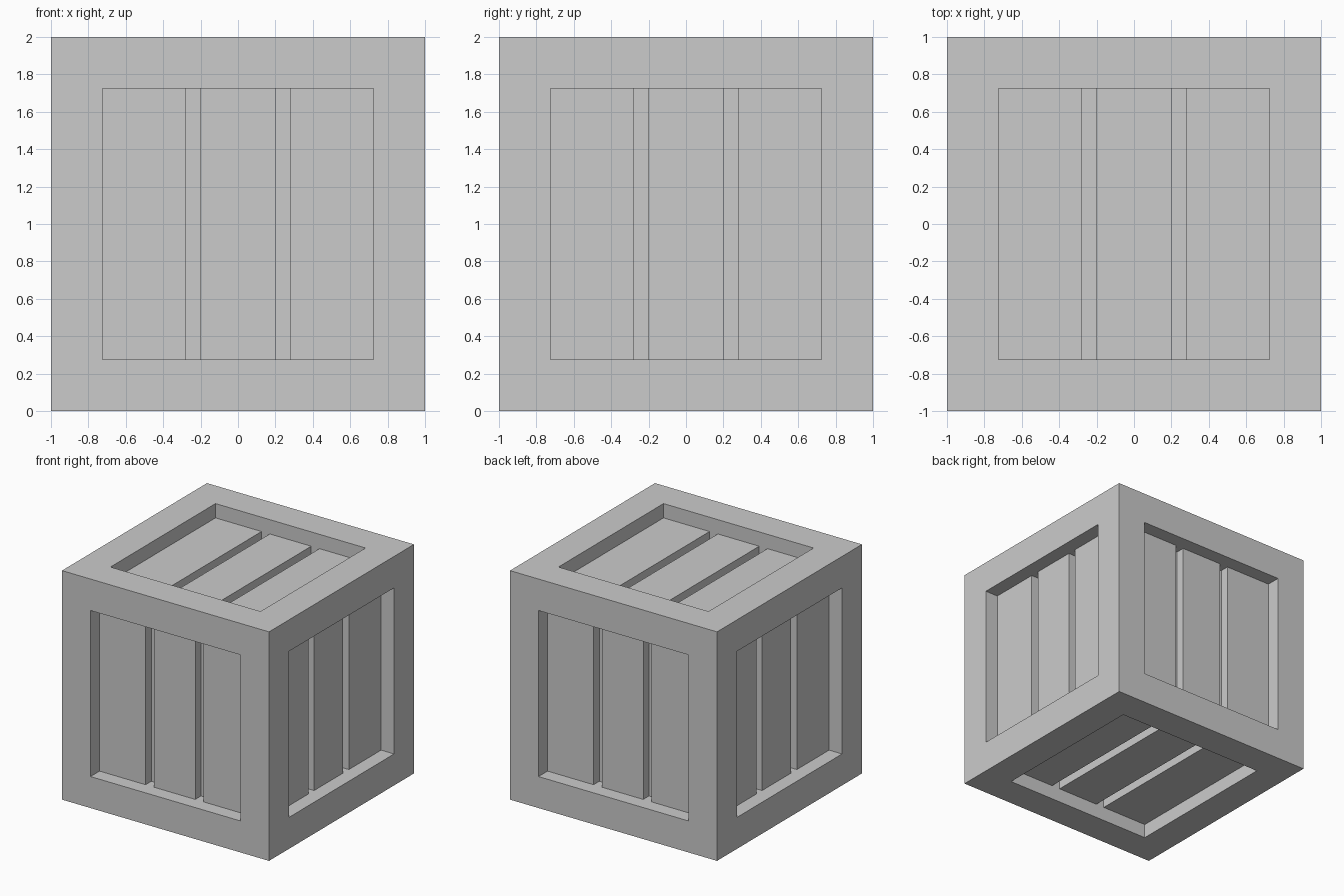
import bpy, bmesh
from math import pi
from mathutils import Matrix

if "Cube" in bpy.data.objects:
    bpy.data.objects.remove(bpy.data.objects["Cube"])

BORDER, RECESS, SLAT = 0.275, 0.125, 0.08   # frame width, slat setback, slat thickness
CENTRE = Matrix.Translation((0, 0, 1))


def add_object(name, bm):
    bmesh.ops.recalc_face_normals(bm, faces=bm.faces)
    mesh = bpy.data.meshes.new(name)
    bm.to_mesh(mesh)
    bm.free()
    obj = bpy.data.objects.new(name, mesh)
    bpy.context.collection.objects.link(obj)
    return obj


# Crate frame: cube with every face inset and pushed inward
bm = bmesh.new()
bmesh.ops.create_cube(bm, size=2, matrix=CENTRE)
bm.normal_update()
sides = list(bm.faces)
bmesh.ops.inset_individual(bm, faces=sides, thickness=BORDER, use_even_offset=True)
panels = bmesh.ops.extrude_discrete_faces(bm, faces=sides)["faces"]
for f in panels:
    f.normal_update()
    n = f.normal.copy()
    bmesh.ops.translate(bm, verts=f.verts, vec=-n * (RECESS + SLAT))
add_object("crate_frame", bm)

# Three slats in each recess, laid out for the front and turned to every side
half = 1 - BORDER
slat_spans = [(-half, -0.28), (-0.2, 0.2), (0.28, half)]
turns = {
    "front": Matrix(),
    "right": Matrix.Rotation(pi / 2, 4, 'Z'),
    "back": Matrix.Rotation(pi, 4, 'Z'),
    "left": Matrix.Rotation(-pi / 2, 4, 'Z'),
    "top": Matrix.Rotation(-pi / 2, 4, 'X'),
    "bottom": Matrix.Rotation(pi / 2, 4, 'X'),
}
for side, turn in turns.items():
    bm = bmesh.new()
    for x0, x1 in slat_spans:
        place = Matrix.Translation(((x0 + x1) / 2, -1 + RECESS + SLAT / 2, 0))
        size = Matrix.Diagonal((x1 - x0, SLAT, 2 * half, 1))
        bmesh.ops.create_cube(bm, size=1, matrix=CENTRE @ turn @ place @ size)
    add_object(side + "_slats", bm)
